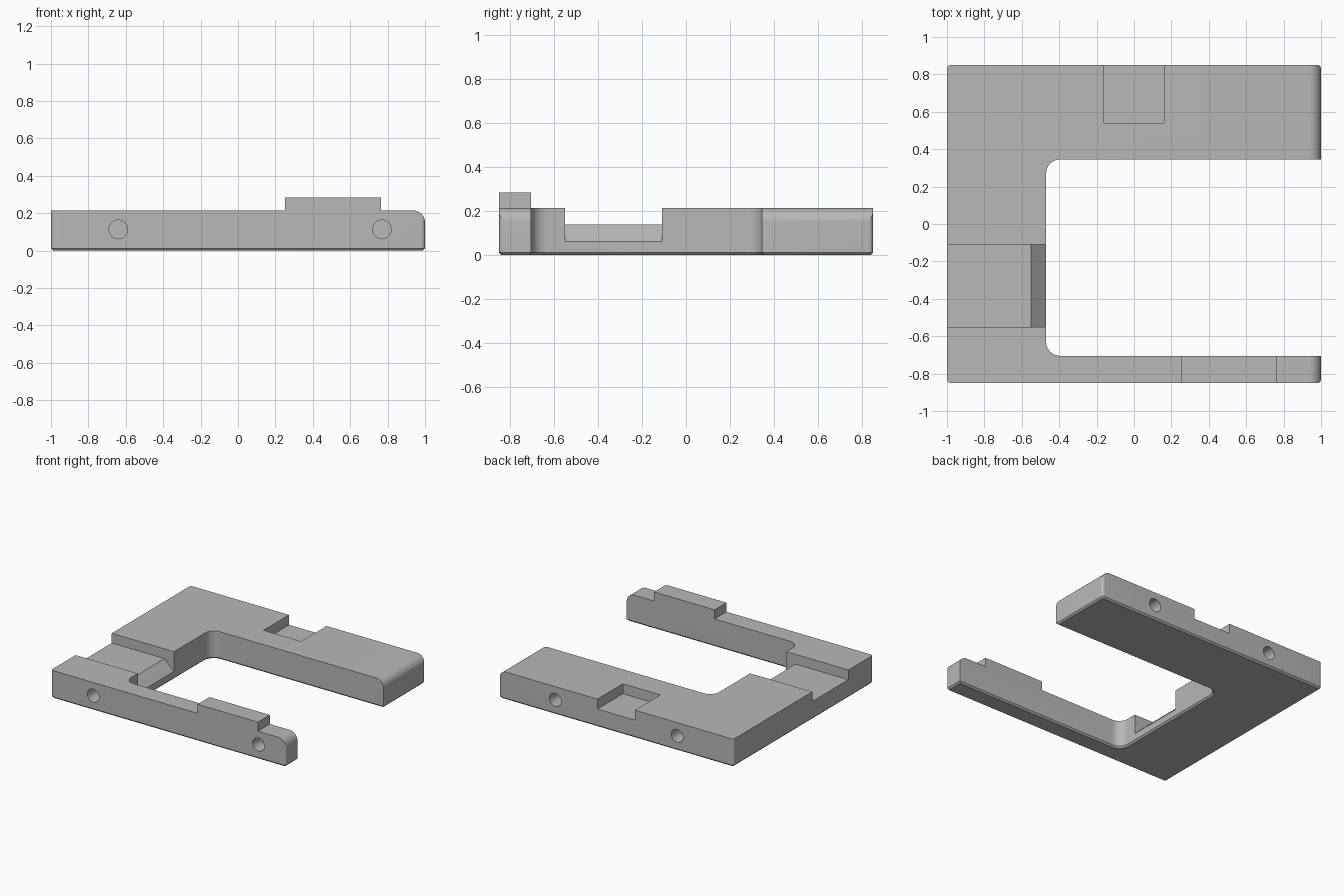
import bpy
import bmesh
from math import cos, sin, pi, radians
from mathutils import Vector

cube = bpy.data.objects.get("Cube")
if cube:
    bpy.data.objects.remove(cube, do_unlink=True)

grey = bpy.data.materials.new("mid_grey")
grey.use_nodes = True
colour = (0.48, 0.48, 0.48, 1)
grey.diffuse_color = colour
grey.node_tree.nodes["Principled BSDF"].inputs["Base Color"].default_value = colour

WIDTH, DEPTH, TOP = 1.0, 0.85, 0.215


def rounded(corners, steps=8):
    """Outline from (x, y, radius) corners, rounding each with an arc."""
    points = []
    for i, (x, y, r) in enumerate(corners):
        p = Vector((x, y))
        a = (Vector(corners[i - 1][:2]) - p).normalized()
        b = (Vector(corners[(i + 1) % len(corners)][:2]) - p).normalized()
        if r == 0:
            points.append(p)
            continue
        centre = p + (a + b) * r
        for k in range(steps + 1):
            t = k / steps * pi / 2
            points.append(centre - b * r * cos(t) - a * r * sin(t))
    return points


def prism(name, outline, start, end, axis="z", chamfer=0):
    """Extrude an outline along z, or an xz outline along y."""
    bm = bmesh.new()

    def place(p, d):
        return (p[0], p[1], d) if axis == "z" else (p[0], d, p[1])

    base = bm.faces.new([bm.verts.new(place(p, start)) for p in outline])
    shift = (0, 0, end - start) if axis == "z" else (0, end - start, 0)
    rim = list(base.edges)
    out = bmesh.ops.extrude_face_region(bm, geom=[base], use_keep_orig=True)
    bmesh.ops.translate(bm, vec=shift, verts=[v for v in out["geom"] if isinstance(v, bmesh.types.BMVert)])
    bmesh.ops.recalc_face_normals(bm, faces=bm.faces)
    if chamfer:
        bmesh.ops.bevel(bm, geom=rim, offset=chamfer, segments=1, affect="EDGES")
    mesh = bpy.data.meshes.new(name)
    bm.to_mesh(mesh)
    bm.free()
    mesh.materials.append(grey)
    obj = bpy.data.objects.new(name, mesh)
    bpy.context.collection.objects.link(obj)
    return obj


def box_outline(x0, x1, y0, y1):
    return [(x0, y0), (x1, y0), (x1, y1), (x0, y1)]


# U-shaped plate with rounded corners and a chamfered underside
small, large = 0.02, 0.075
plate = prism("bracket_body", rounded([
    (-WIDTH, -DEPTH, small), (WIDTH, -DEPTH, small),
    (WIDTH, -0.705, 0), (-0.47, -0.705, large),
    (-0.47, 0.345, large), (WIDTH, 0.345, 0),
    (WIDTH, DEPTH, small), (-WIDTH, DEPTH, small)]), 0, TOP, chamfer=0.012)

# Raised pad on the front arm
pad = prism("raised_pad", box_outline(0.25, 0.765, -DEPTH, -0.705), TOP - 0.05, 0.285)

cutters = []

# Rounding over the top of both arm ends
r = 0.065
arc = [(WIDTH - r + r * sin(k / 10 * pi / 2), TOP - r + r * cos(k / 10 * pi / 2)) for k in range(11)]
cutters.append(prism("end_rounding", arc + [(1.1, TOP - r), (1.1, 0.4), (WIDTH - r, 0.4)], -1, 1, "y"))

# Cable channel with its sloping lip
cutters.append(prism("channel_cutter", [
    (-1.1, 0.14), (-0.55, 0.14), (-0.47, 0.062), (-0.43, 0.023), (-0.43, 0.4), (-1.1, 0.4)],
    -0.55, -0.11, "y"))

# Notch in the top of the back arm
cutters.append(prism("notch_cutter", box_outline(-0.16, 0.16, 0.54, 1), 0.138, 0.4))

# Blind holes in the front and back edges
for x, side in ((-0.64, -1), (0.77, -1), (-0.52, 1), (0.52, 1)):
    circle = [(x + 0.05 * cos(k * pi / 16), 0.113 + 0.05 * sin(k * pi / 16)) for k in range(32)]
    cutters.append(prism("hole_cutter", circle, side * 0.74, side * 1.0, "y"))

for helper, operation in [(pad, "UNION")] + [(c, "DIFFERENCE") for c in cutters]:
    mod = plate.modifiers.new(helper.name, "BOOLEAN")
    mod.object, mod.operation, mod.solver = helper, operation, "EXACT"
    helper.hide_render = True

# Bake the cuts and remove the helpers
graph = bpy.context.evaluated_depsgraph_get()
finished = bpy.data.meshes.new_from_object(plate.evaluated_get(graph))
plate.modifiers.clear()
plate.data = finished
finished.name = "bracket_body"
finished.materials.clear()
finished.materials.append(grey)
for polygon in finished.polygons:
    polygon.material_index = 0
for helper in [pad] + cutters:
    bpy.data.objects.remove(helper, do_unlink=True)

bpy.ops.object.select_all(action="DESELECT")
plate.select_set(True)
bpy.context.view_layer.objects.active = plate
bpy.ops.object.shade_smooth_by_angle(angle=radians(30))
